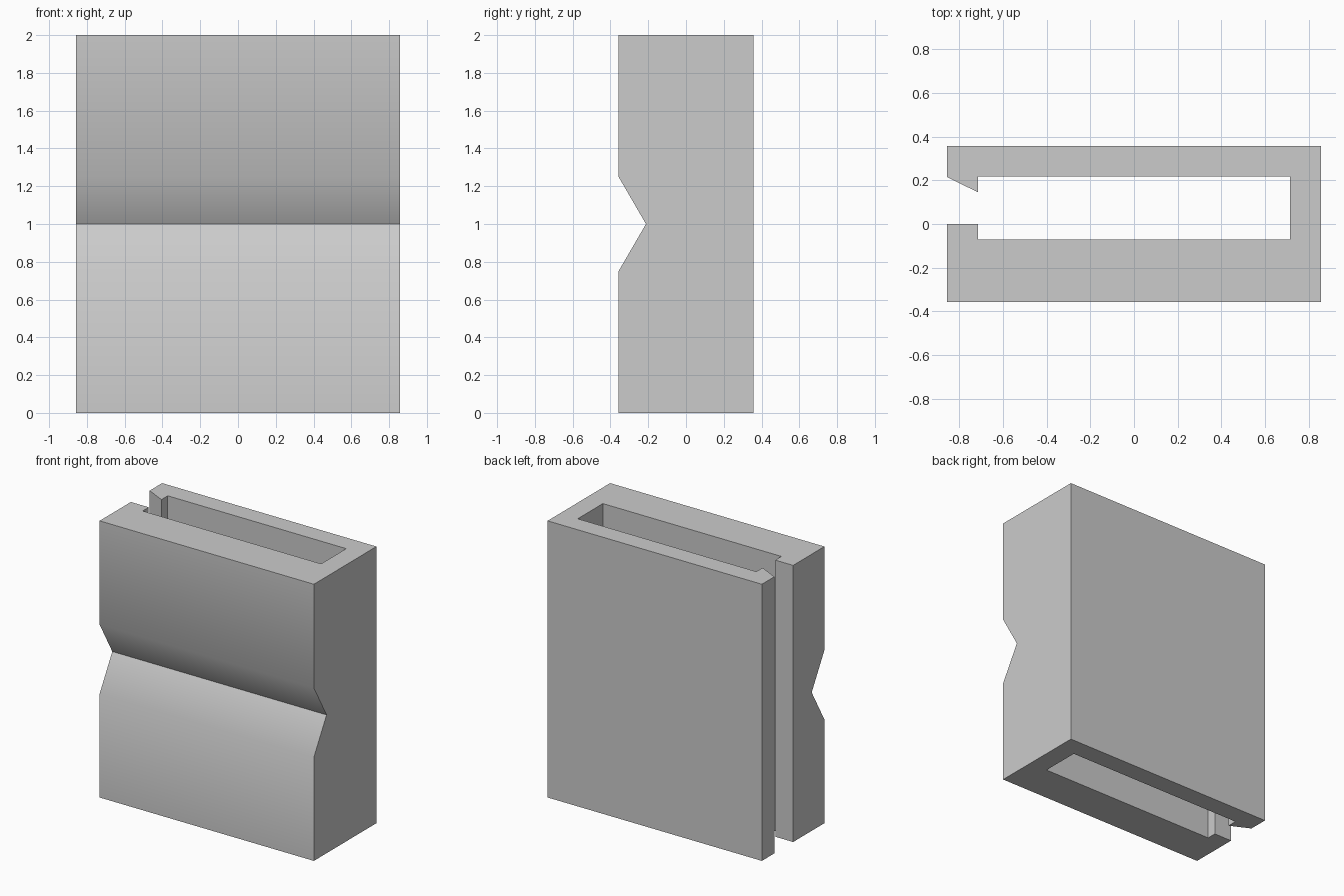
import bpy
import bmesh

cube = bpy.data.objects.get("Cube")
if cube:
    bpy.data.objects.remove(cube, do_unlink=True)


def prism(name, outline, offset):
    """Extrude a closed 3D outline along an offset into a solid."""
    bm = bmesh.new()
    face = bm.faces.new([bm.verts.new(p) for p in outline])
    new = bmesh.ops.extrude_face_region(bm, geom=[face])["geom"]
    moved = [v for v in new if isinstance(v, bmesh.types.BMVert)]
    bmesh.ops.translate(bm, verts=moved, vec=offset)
    bmesh.ops.recalc_face_normals(bm, faces=bm.faces)
    mesh = bpy.data.meshes.new(name)
    bm.to_mesh(mesh)
    bm.free()
    obj = bpy.data.objects.new(name, mesh)
    bpy.context.collection.objects.link(obj)
    return obj


# Overall sizes
W, D, H = 0.857, 0.357, 2.0
INNER = 0.714

# Clip body: C-shaped section with a hooked lip, open on the right side
section = [(-W, -D), (W, -D), (W, D), (-W, D),
           (-W, 0.215), (-INNER, 0.145), (-INNER, 0.217),
           (INNER, 0.217), (INNER, -0.07), (-INNER, -0.07),
           (-INNER, 0), (-W, 0)]
body = prism("clip_body", [(x, y, 0) for x, y in section], (0, 0, H))

# V-shaped groove across the front, reaching past the body on all open sides
depth, half, over = 0.145, 0.25, 1.2
vee = [(-D + depth, 1), (-D + depth - depth * over, 1 + half * over),
       (-D + depth - depth * over, 1 - half * over)]
cutter = prism("groove_cutter", [(-1, y, z) for y, z in vee], (2, 0, 0))
cutter.hide_render = True

cut = body.modifiers.new("groove", "BOOLEAN")
cut.operation = "DIFFERENCE"
cut.solver = "EXACT"
cut.object = cutter

bpy.ops.object.select_all(action="DESELECT")
body.select_set(True)
bpy.context.view_layer.objects.active = body
bpy.ops.object.modifier_apply(modifier=cut.name)
bpy.data.objects.remove(cutter, do_unlink=True)

# Soft shading where the groove meets the front, sharp elsewhere
bpy.ops.object.shade_smooth_by_angle(angle=0.6)

# Plain grey
grey = bpy.data.materials.new("plain_grey")
grey.use_nodes = True
colour = (0.6, 0.6, 0.6, 1)
grey.diffuse_color = colour
grey.node_tree.nodes["Principled BSDF"].inputs["Base Color"].default_value = colour
body.data.materials.clear()
body.data.materials.append(grey)
